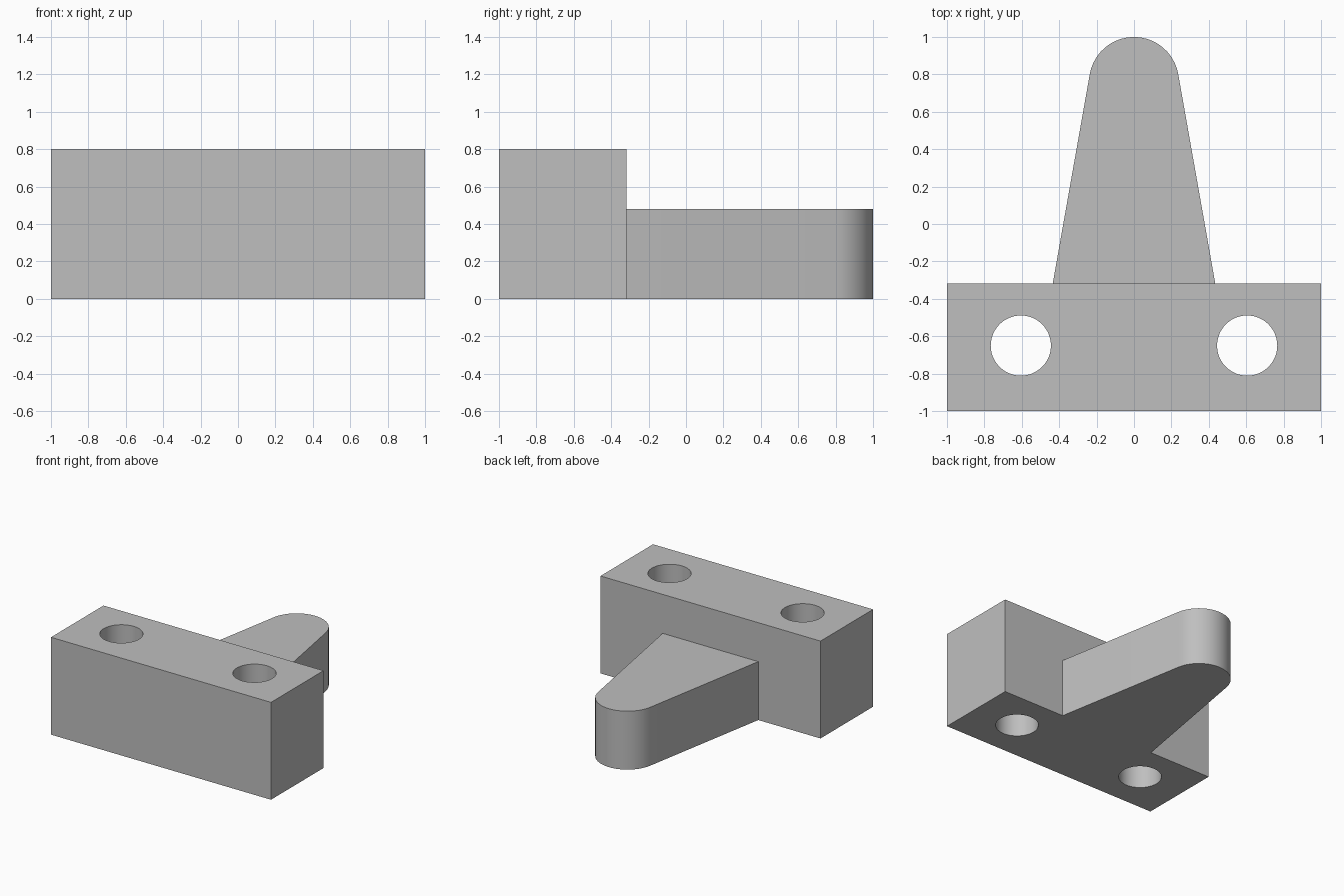
import bpy, bmesh
from math import cos, sin, radians

cube = bpy.data.objects.get("Cube")
if cube:
    bpy.data.objects.remove(cube, do_unlink=True)

grey = bpy.data.materials.new("plain grey")
grey.use_nodes = True
colour = (0.52, 0.52, 0.52, 1)
grey.diffuse_color = colour
grey.node_tree.nodes["Principled BSDF"].inputs["Base Color"].default_value = colour


def prism(name, outline, bottom, top):
    """Extrude a counter-clockwise outline upwards."""
    bm = bmesh.new()
    base = bm.faces.new([bm.verts.new((x, y, bottom)) for x, y in outline])
    walls = bmesh.ops.extrude_face_region(bm, geom=[base], use_keep_orig=True)
    for v in walls["geom"]:
        if isinstance(v, bmesh.types.BMVert):
            v.co.z = top
    bmesh.ops.recalc_face_normals(bm, faces=bm.faces)
    mesh = bpy.data.meshes.new(name)
    bm.to_mesh(mesh)
    bm.free()
    mesh.materials.append(grey)
    obj = bpy.data.objects.new(name, mesh)
    bpy.context.collection.objects.link(obj)
    return obj


def arc(cx, cy, r, start, end, steps):
    angles = [radians(start + (end - start) * i / steps) for i in range(steps + 1)]
    return [(cx + r * cos(a), cy + r * sin(a)) for a in angles]


def combine(target, other, operation):
    """Apply a boolean and remove the used part."""
    mod = target.modifiers.new(operation.title(), 'BOOLEAN')
    mod.operation, mod.object, mod.solver = operation, other, 'EXACT'
    bpy.context.view_layer.objects.active = target
    bpy.ops.object.modifier_apply(modifier=mod.name)
    bpy.data.objects.remove(other, do_unlink=True)


# Block across the front
back = -0.318
block = prism("mounting_block", [(-1, -1), (1, -1), (1, back), (-1, back)], 0, 0.8)

# Tapered tongue with a rounded tip, running slightly into the block
root = [(-0.438, back - 0.02), (0.438, back - 0.02)]
tongue = prism("tongue", root + arc(0, 0.76, 0.24, 10, 170, 20), 0, 0.48)
combine(block, tongue, 'UNION')

# Two vertical bolt holes
for side in (-1, 1):
    cutter = prism("hole_cutter", arc(side * 0.605, -0.65, 0.161, 0, 352.5, 47), -0.1, 0.9)
    cutter.hide_render = True
    combine(block, cutter, 'DIFFERENCE')

# Smooth the curved walls, keep the corners sharp
bpy.ops.object.select_all(action='DESELECT')
block.select_set(True)
bpy.context.view_layer.objects.active = block
bpy.ops.object.shade_smooth_by_angle(angle=radians(20))
